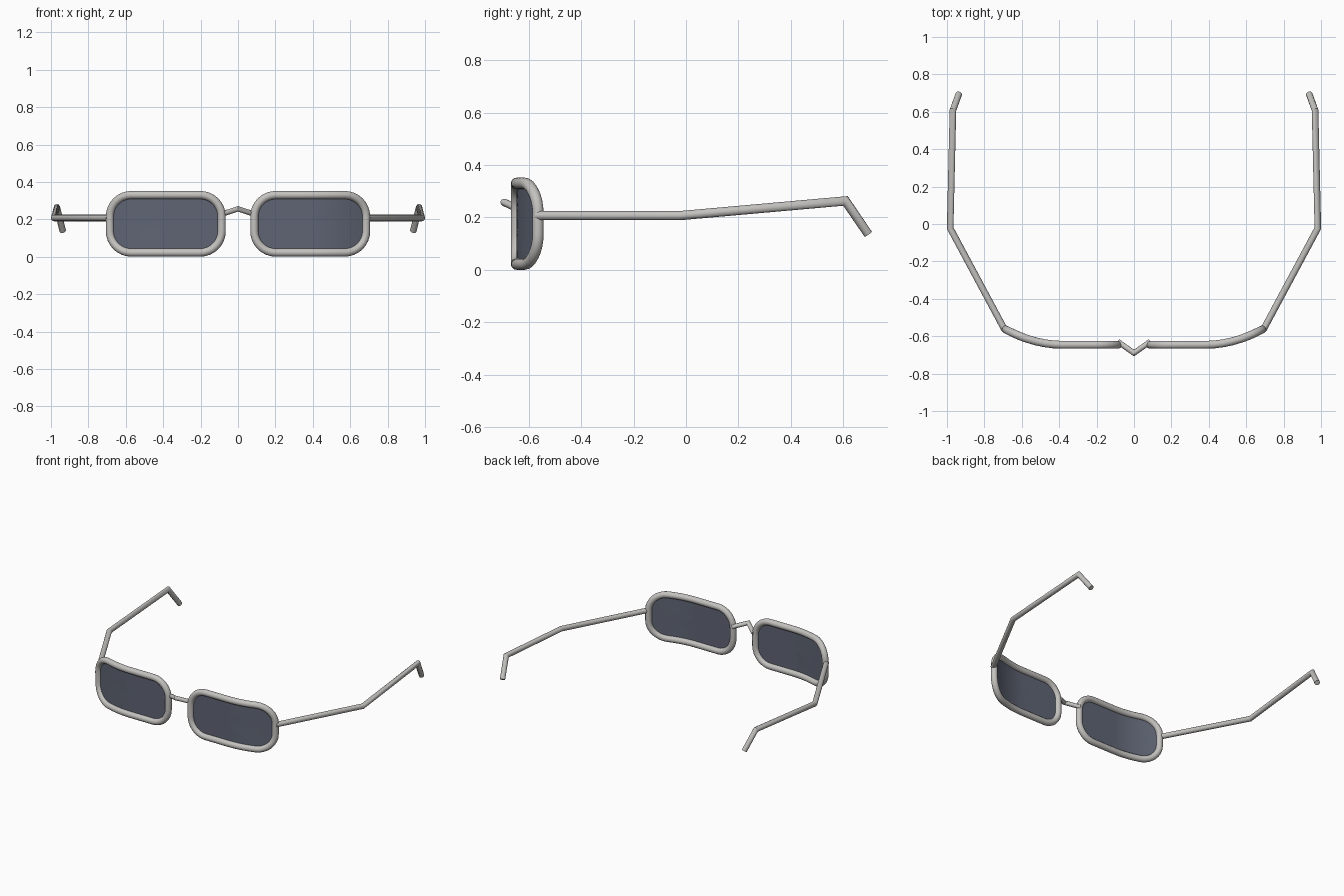
import bpy, bmesh, math
from mathutils import Vector

if "Cube" in bpy.data.objects:
    bpy.data.objects.remove(bpy.data.objects["Cube"])


def material(name, rgb):
    m = bpy.data.materials.new(name)
    m.diffuse_color = (*rgb, 1)
    m.use_nodes = True
    m.node_tree.nodes["Principled BSDF"].inputs["Base Color"].default_value = m.diffuse_color
    return m


METAL = material("warm grey metal", (0.55, 0.54, 0.52))
GLASS = material("smoky blue glass", (0.115, 0.13, 0.175))


def finish(bm, name, mat, angle):
    bmesh.ops.recalc_face_normals(bm, faces=bm.faces)
    me = bpy.data.meshes.new(name)
    bm.to_mesh(me)
    bm.free()
    me.materials.append(mat)
    ob = bpy.data.objects.new(name, me)
    bpy.context.collection.objects.link(ob)
    bpy.context.view_layer.objects.active = ob
    ob.select_set(True)
    bpy.ops.object.shade_smooth_by_angle(angle=math.radians(angle))
    ob.select_set(False)
    return ob


def tube(name, pts, radius, closed=False, up=(0, 0, 1), sides=14):
    """Sweep a circle along a path with mitred joints."""
    pts = [Vector(p) for p in pts]
    n = len(pts)
    bm = bmesh.new()
    rings = []
    for i, p in enumerate(pts):
        a = (p - pts[i - 1]).normalized() if closed or i else None
        b = (pts[(i + 1) % n] - p).normalized() if closed or i < n - 1 else None
        a, b = a or b, b or a
        plane = (a + b).normalized()
        u = a.cross(Vector(up)).normalized()
        v = u.cross(a)
        ring = []
        for k in range(sides):
            t = math.tau * k / sides
            o = (u * math.cos(t) + v * math.sin(t)) * radius
            # slide along the incoming segment onto the mitre plane
            ring.append(bm.verts.new(p + o - a * (o.dot(plane) / a.dot(plane))))
        rings.append(ring)
    for i in range(n if closed else n - 1):
        r, s = rings[i], rings[(i + 1) % n]
        for k in range(sides):
            j = (k + 1) % sides
            bm.faces.new((r[k], r[j], s[j], s[k]))
    if not closed:
        bm.faces.new(rings[0])
        bm.faces.new(rings[-1])
    return finish(bm, name, METAL, 40)


def wrap(x):
    """Depth of the lens surface, curving back at the outer side."""
    return -0.646 + 0.082 * (max(0, x - 0.38) / 0.305) ** 2


# Rounded rectangle shared by rim and lens
CX, CZ, HX, HZ, R = 0.386, 0.176, 0.299, 0.154, 0.115
outline = []
for q, (sx, sz) in enumerate([(1, 1), (-1, 1), (-1, -1), (1, -1)]):
    for k in range(9):
        t = math.pi / 2 * (q + k / 8)
        outline.append((CX + sx * (HX - R) + R * math.cos(t),
                        CZ + sz * (HZ - R) + R * math.sin(t)))
    if sx * sz > 0:    # extra points along the long edges so they can curve
        for k in range(1, 8):
            outline.append((CX + sx * (HX - R) * (1 - k / 4),
                            CZ + sz * HZ))

for side, s in (("right", 1), ("left", -1)):
    # Rim
    tube(side + "_rim", [(s * x, wrap(x), z) for x, z in outline], 0.0215,
         closed=True, up=(0, 1, 0))

    # Lens: concentric loops inside the rim
    bm = bmesh.new()
    loops = []
    for f in (1, 0.8, 0.6, 0.4, 0.2):
        loop = []
        for x, z in outline:
            px = CX + (x - CX) * f
            loop.append(bm.verts.new((s * px, wrap(px), CZ + (z - CZ) * f)))
        loops.append(loop)
    n = len(outline)
    for a, b in zip(loops, loops[1:]):
        for k in range(n):
            j = (k + 1) % n
            bm.faces.new((a[k], a[j], b[j], b[k]))
    centre = bm.verts.new((s * CX, wrap(CX), CZ))
    for k in range(n):
        bm.faces.new((loops[-1][k], loops[-1][(k + 1) % n], centre))
    finish(bm, side + "_lens", GLASS, 40)

    # Temple arm with its bent ear hook
    tube(side + "_arm", [(s * 0.69, -0.568, 0.207), (s * 0.983, -0.022, 0.207),
                         (s * 0.968, 0.608, 0.263), (s * 0.937, 0.694, 0.137)],
         0.0175, sides=12)

# Nose bridge
tube("nose_bridge", [(-0.085, -0.63, 0.228), (0, -0.69, 0.256),
                     (0.085, -0.63, 0.228)], 0.0145, sides=12)
